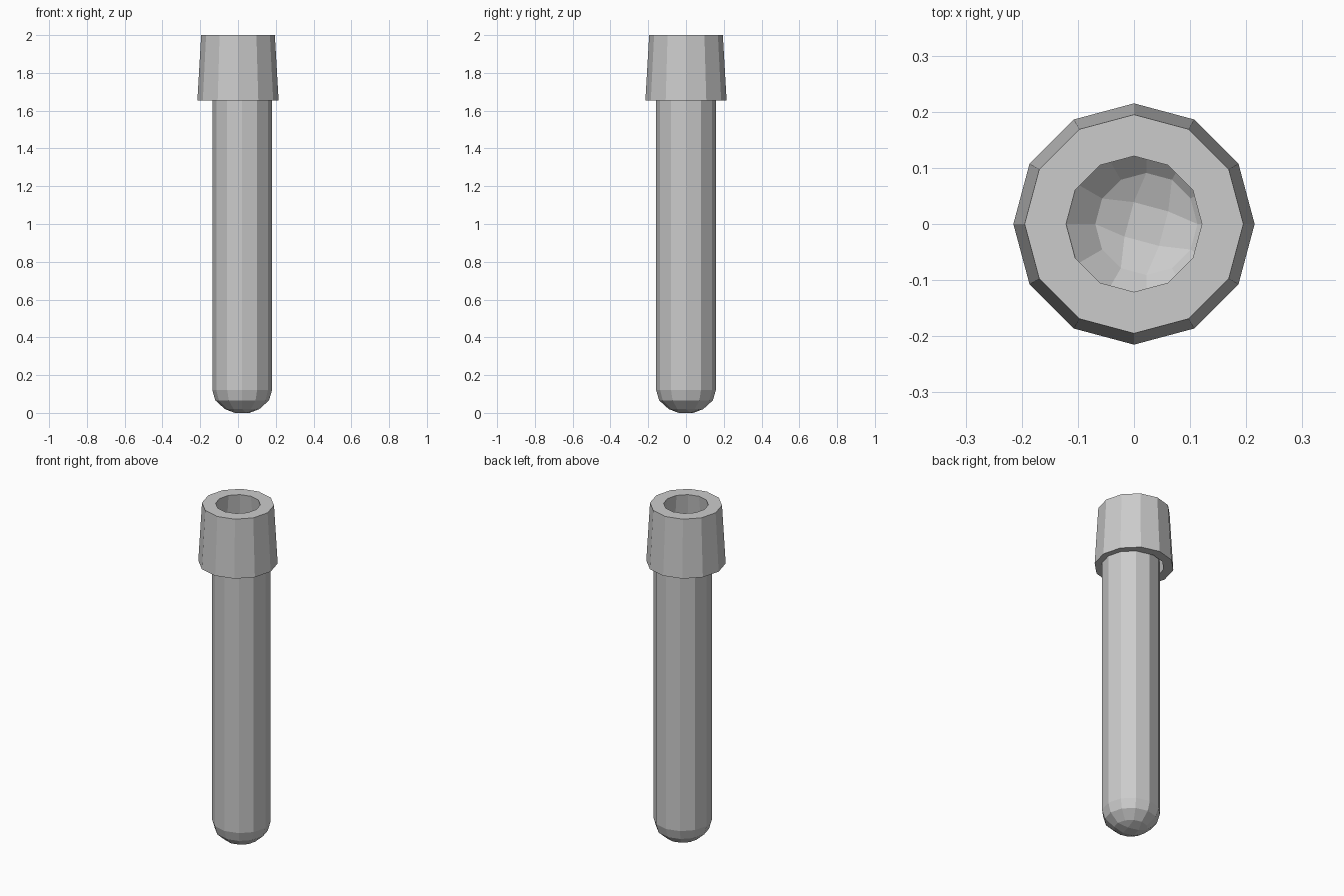
import bpy, bmesh
from math import cos, sin, pi

if "Cube" in bpy.data.objects:
    bpy.data.objects.remove(bpy.data.objects["Cube"])

SIDES = 12


def ring(bm, r, z, cx=0.0, n=SIDES, start=0.0):
    return [bm.verts.new((cx + r * cos(start + 2 * pi * i / n),
                          r * sin(start + 2 * pi * i / n), z)) for i in range(n)]


def bridge(bm, a, b):
    n = len(a)
    for i in range(n):
        j = (i + 1) % n
        bm.faces.new((a[i], a[j], b[j], b[i]))


def finish(bm, name):
    me = bpy.data.meshes.new(name)
    bm.to_mesh(me)
    bm.free()
    ob = bpy.data.objects.new(name, me)
    bpy.context.collection.objects.link(ob)
    return ob


# Tapered cap: a closed ring with an open bore
bm = bmesh.new()
loops = [ring(bm, r, z) for r, z in
         [(0.215, 1.655), (0.195, 2.0), (0.121, 2.0), (0.162, 1.655)]]
for a, b in zip(loops, loops[1:] + loops[:1]):
    bridge(bm, a, b)
bmesh.ops.recalc_face_normals(bm, faces=bm.faces)
finish(bm, "cap")

# Thin-walled tube with rounded bottom, set slightly off the cap's axis
CX = 0.022
bm = bmesh.new()
loops = [ring(bm, r, z, CX) for r, z in
         [(0.091, 0.02), (0.142, 0.066), (0.158, 0.12), (0.158, 1.92)]]
for a, b in zip(loops, loops[1:]):
    bridge(bm, a, b)

# Bottom closed with a 3 x 3 patch of quads
low = loops[0]
core = ring(bm, 0.045, 0.0, CX, 4, pi / 6)
for k in range(4):
    c = 1 + 3 * k
    p = [low[(c + d) % SIDES] for d in (-1, 0, 1, 2)]
    bm.faces.new((core[k], p[2], p[1], p[0]))
    bm.faces.new((core[k], core[(k + 1) % 4], p[3], p[2]))
bm.faces.new(core[::-1])
finish(bm, "tube")
